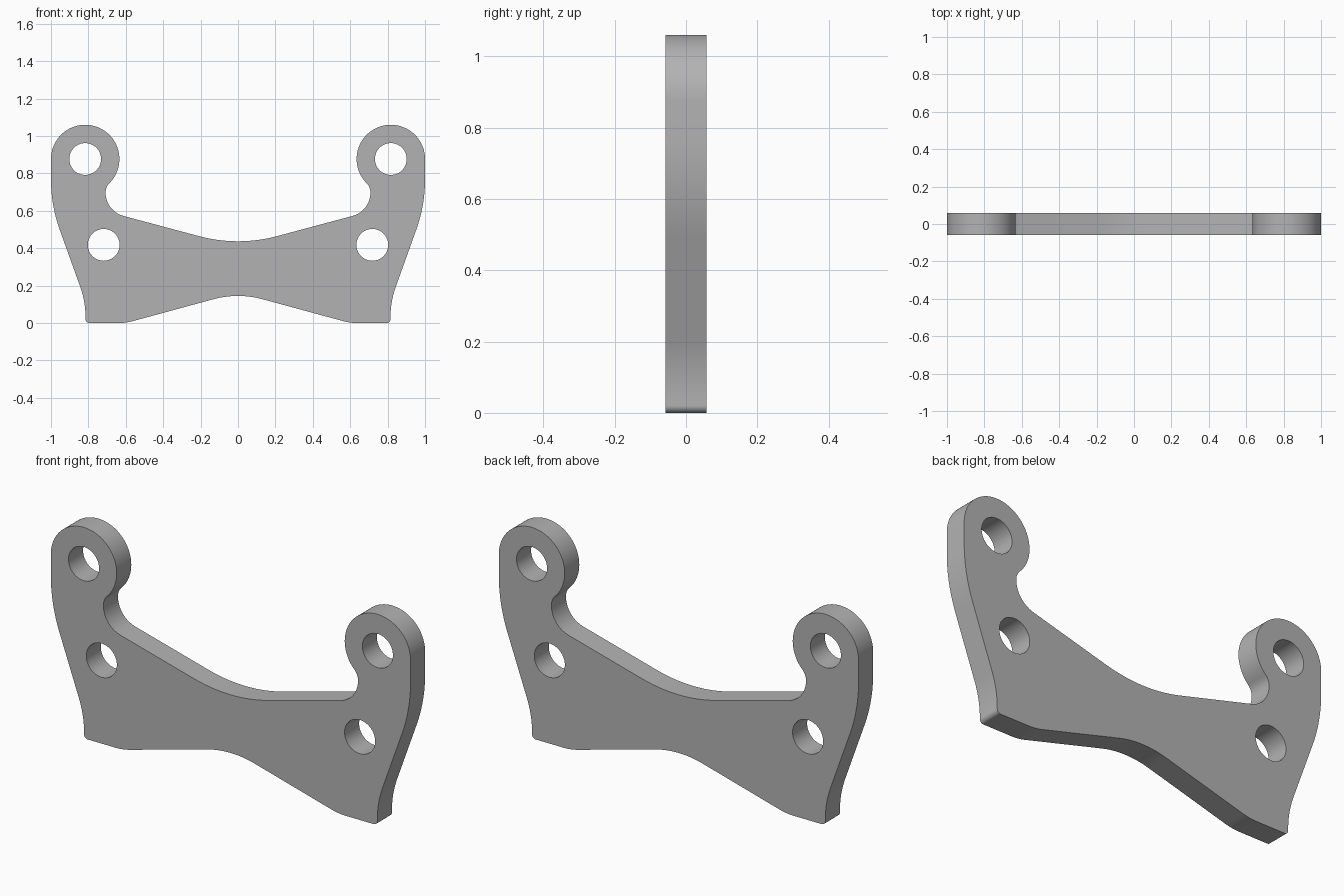
import bpy, bmesh, math
from mathutils import Vector, Matrix

cube = bpy.data.objects.get("Cube")
if cube:
    bpy.data.objects.remove(cube, do_unlink=True)

HALF_THICKNESS = 0.058
LUG = Vector((0.817, 0.877))
LUG_RADIUS = 0.183
HOLE_RADIUS = 0.085
LOWER_HOLE = Vector((0.718, 0.418))


def arc(center, radius, start, end, steps):
    """Points on an arc, angles in degrees."""
    angles = [math.radians(start + (end - start) * i / steps) for i in range(steps + 1)]
    return [center + radius * Vector((math.cos(a), math.sin(a))) for a in angles]


def fillet(prev, corner, nxt, radius, steps=14):
    """Round one corner of an outline with a tangent arc."""
    if radius == 0:
        return [corner]
    a, b = (prev - corner).normalized(), (nxt - corner).normalized()
    half = a.angle(b) / 2
    center = corner + (a + b).normalized() * radius / math.sin(half)
    start = corner + a * radius / math.tan(half) - center
    end = corner + b * radius / math.tan(half) - center
    sweep = math.atan2(start.x * end.y - start.y * end.x, start.dot(end))
    return [center + Matrix.Rotation(sweep * i / steps, 2) @ start for i in range(steps + 1)]


def add_loop(curve, points):
    spline = curve.splines.new('POLY')
    spline.points.add(len(points) - 1)
    for p, co in zip(spline.points, points):
        p.co = (co.x, co.y, 0, 1)
    spline.use_cyclic_u = True


# Half outline as corners with fillet radii, from bottom centre to top centre
foot = [(0.6, 0, 0.3), (0.815, 0, 0.02), (0.815, 0.114, 0.5), (1.0, 0.629, 0.8)]
notch = [(0.708, 0.726, 0.07), (0.708, 0.598, 0.13)]
side = [(Vector((x, z)), r) for x, z, r in foot]
side += [(p, 0) for p in arc(LUG, LUG_RADIUS, 0, 225, 60)]
side += [(Vector((x, z)), r) for x, z, r in notch]
mirrored = [(Vector((-p.x, p.y)), r) for p, r in reversed(side)]
corners = [(Vector((0, 0.163)), 0.5)] + side + [(Vector((0, 0.409)), 0.8)] + mirrored

outline = []
for i, (p, r) in enumerate(corners):
    outline += fillet(corners[i - 1][0], p, corners[(i + 1) % len(corners)][0], r)

# Flat plate with four bolt holes
curve = bpy.data.curves.new("bracket_profile", 'CURVE')
curve.dimensions = '2D'
curve.fill_mode = 'BOTH'
curve.extrude = HALF_THICKNESS
add_loop(curve, outline)
for center in (LUG, LOWER_HOLE):
    for s in (1, -1):
        add_loop(curve, arc(Vector((s * center.x, center.y)), HOLE_RADIUS, 0, 360, 64)[:-1])

# Turn the profile into an upright mesh
profile = bpy.data.objects.new("bracket_profile", curve)
bpy.context.collection.objects.link(profile)
bpy.context.view_layer.update()
evaluated = profile.evaluated_get(bpy.context.evaluated_depsgraph_get())
mesh = bpy.data.meshes.new_from_object(evaluated)
bpy.data.objects.remove(profile, do_unlink=True)
mesh.name = "bracket_plate"
mesh.transform(Matrix.Rotation(math.pi / 2, 4, 'X'))

bm = bmesh.new()
bm.from_mesh(mesh)
bmesh.ops.remove_doubles(bm, verts=bm.verts, dist=0.0002)
bmesh.ops.recalc_face_normals(bm, faces=bm.faces)
bm.to_mesh(mesh)
bm.free()

# Plain grey metal
grey = bpy.data.materials.new("grey_metal")
grey.use_nodes = True
colour = (0.45, 0.45, 0.45, 1)
grey.diffuse_color = colour
grey.node_tree.nodes["Principled BSDF"].inputs["Base Color"].default_value = colour
mesh.materials.clear()
mesh.materials.append(grey)

plate = bpy.data.objects.new("bracket_plate", mesh)
bpy.context.collection.objects.link(plate)
bpy.ops.object.select_all(action='DESELECT')
plate.select_set(True)
bpy.context.view_layer.objects.active = plate
bpy.ops.object.shade_smooth_by_angle(angle=math.radians(35))
